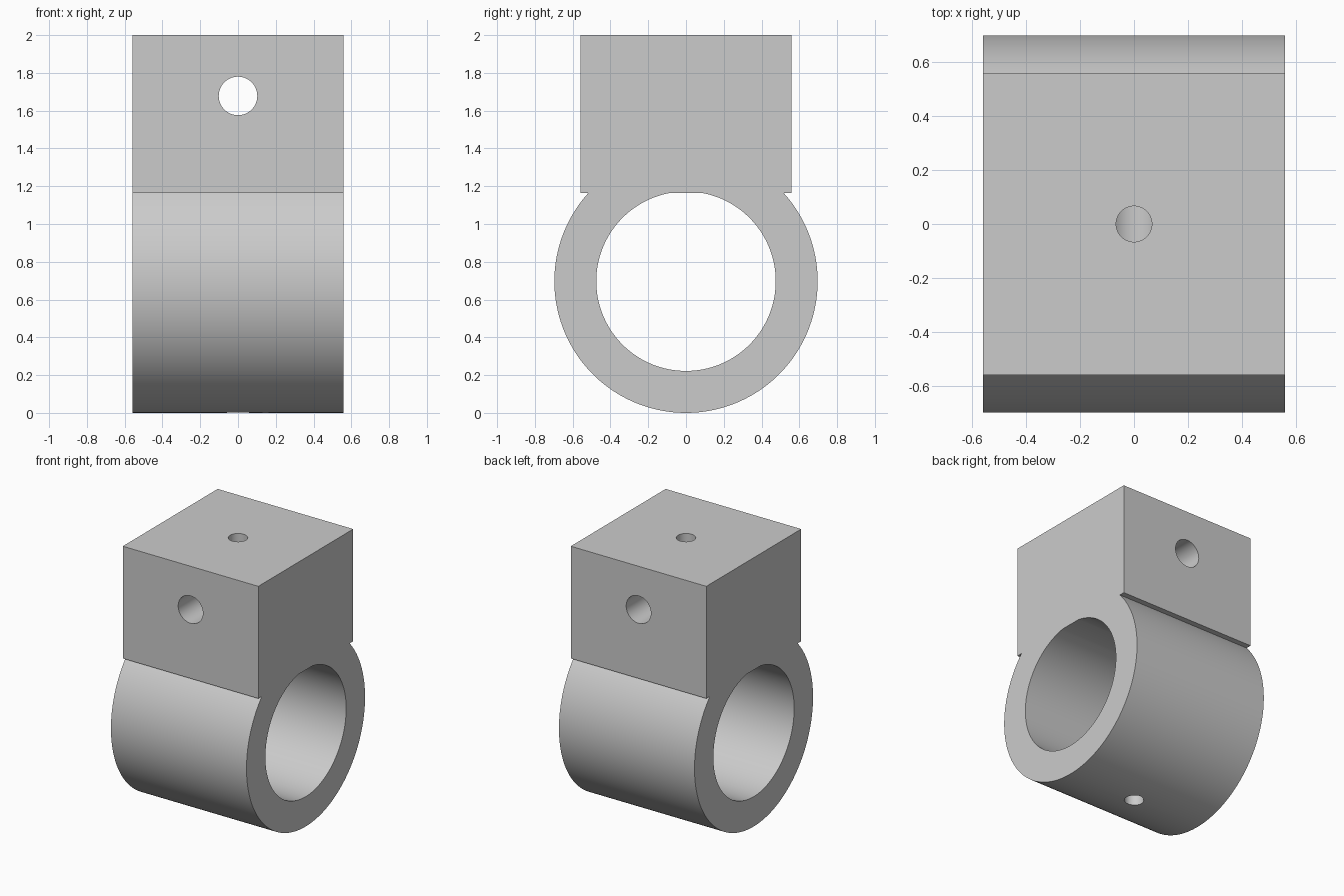
import bpy, bmesh, math
from mathutils import Matrix

cube = bpy.data.objects.get("Cube")
if cube:
    bpy.data.objects.remove(cube, do_unlink=True)

HALF = 0.558       # half width of block and ring
SEAT = 1.165       # underside of the block
TOP = 2.0
OUTER, BORE = 0.697, 0.475
AXIS_Z = OUTER     # height of the ring axis

grey = bpy.data.materials.new("plain grey")
grey.use_nodes = True
colour = (0.6, 0.6, 0.6, 1)
grey.diffuse_color = colour
grey.node_tree.nodes["Principled BSDF"].inputs["Base Color"].default_value = colour


def finish(name, bm):
    bmesh.ops.recalc_face_normals(bm, faces=bm.faces)
    mesh = bpy.data.meshes.new(name)
    bm.to_mesh(mesh)
    bm.free()
    mesh.materials.append(grey)
    obj = bpy.data.objects.new(name, mesh)
    bpy.context.collection.objects.link(obj)
    return obj


def arc_below_seat(radius, steps=128):
    """Circle points in (y, z), running under the ring, cut off level at the seat."""
    start = math.asin((SEAT - AXIS_Z) / radius)
    sweep = math.pi + 2 * start
    return [(radius * math.cos(start - sweep * i / steps),
             AXIS_Z + radius * math.sin(start - sweep * i / steps))
            for i in range(steps + 1)]


def prism(name, outline, half):
    """Extrude a (y, z) outline along x."""
    bm = bmesh.new()
    face = bm.faces.new([bm.verts.new((-half, y, z)) for y, z in outline])
    moved = bmesh.ops.extrude_face_region(bm, geom=[face])["geom"]
    bmesh.ops.translate(bm, vec=(2 * half, 0, 0),
                        verts=[v for v in moved if isinstance(v, bmesh.types.BMVert)])
    return finish(name, bm)


def drill(name, radius, depth, matrix):
    bm = bmesh.new()
    bmesh.ops.create_cone(bm, cap_ends=True, segments=64, radius1=radius,
                          radius2=radius, depth=depth, matrix=matrix)
    return finish(name, bm)


# Block and ring share one cross-section
block = [(-HALF, SEAT), (-HALF, TOP), (HALF, TOP), (HALF, SEAT)]
body = prism("clamp_body", arc_below_seat(OUTER) + block, HALF)

# Bore, cross hole, top set-screw hole and bottom drain hole
CROSS_Z = 1.678
cutters = [
    prism("bore_cutter", arc_below_seat(BORE), HALF + 0.1),
    drill("cross_hole_cutter", 0.102, 2,
          Matrix.Translation((0, 0, CROSS_Z)) @ Matrix.Rotation(math.pi / 2, 4, "X")),
    drill("top_hole_cutter", 0.066, 0.5, Matrix.Translation((0, 0, CROSS_Z + 0.25))),
    drill("bottom_hole_cutter", 0.066, 0.6, Matrix.Translation((0, 0, 0.1))),
]
bpy.ops.object.select_all(action="DESELECT")
bpy.context.view_layer.objects.active = body
body.select_set(True)
for cutter in cutters:
    mod = body.modifiers.new(cutter.name, "BOOLEAN")
    mod.operation = "DIFFERENCE"
    mod.solver = "EXACT"
    mod.object = cutter
    bpy.ops.object.modifier_apply(modifier=mod.name)
    bpy.data.objects.remove(cutter, do_unlink=True)

bpy.ops.object.shade_smooth_by_angle(angle=math.radians(25))
